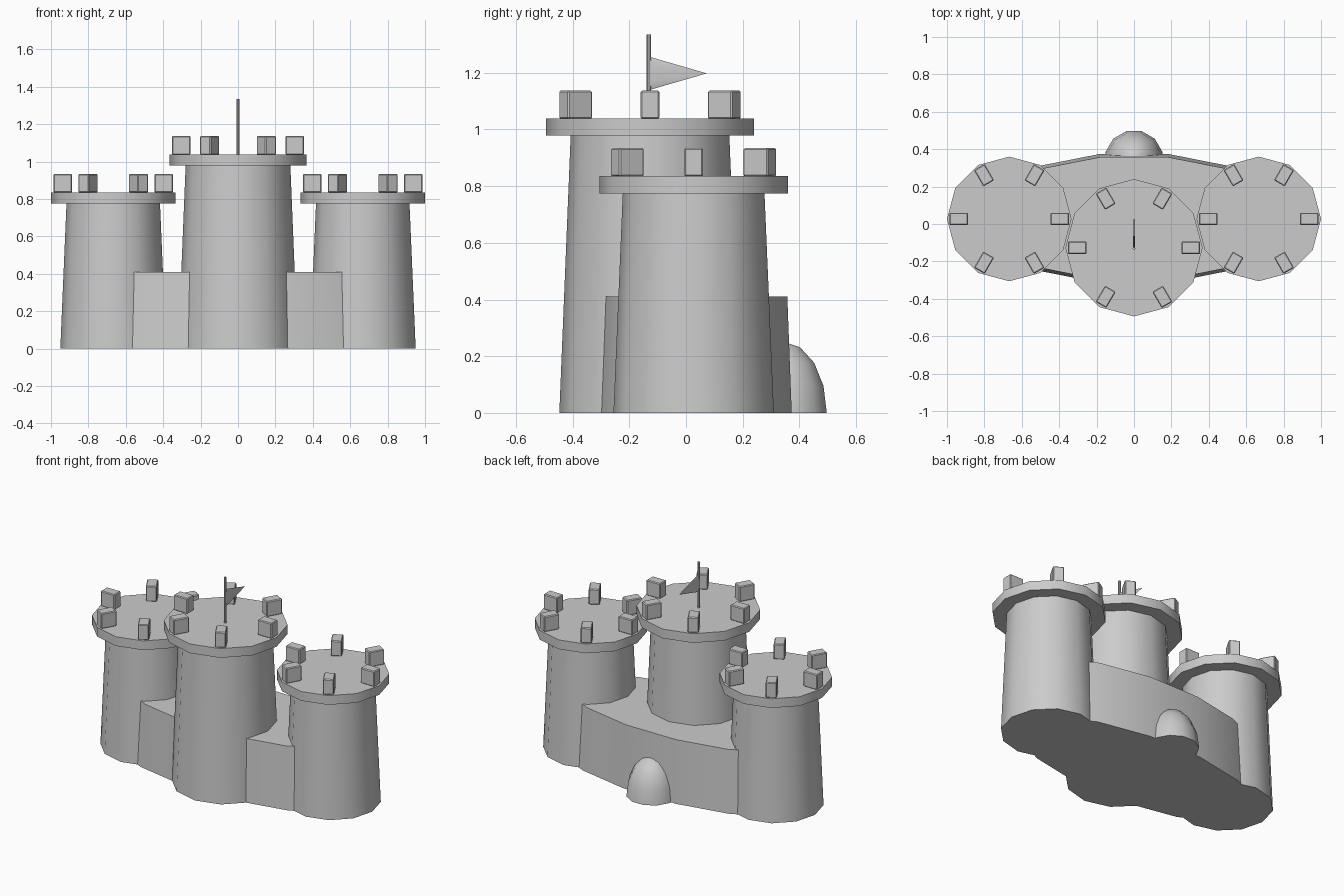
import bpy, bmesh, math
from mathutils import Matrix, Vector

if "Cube" in bpy.data.objects:
    bpy.data.objects.remove(bpy.data.objects["Cube"])

stone = bpy.data.materials.new("stone grey")
stone.diffuse_color = (0.6, 0.6, 0.6, 1)
stone.use_nodes = True
stone.node_tree.nodes["Principled BSDF"].inputs["Base Color"].default_value = stone.diffuse_color


def finish(name, bm, smooth=40):
    bmesh.ops.recalc_face_normals(bm, faces=bm.faces[:])
    me = bpy.data.meshes.new(name)
    bm.to_mesh(me)
    bm.free()
    me.materials.append(stone)
    ob = bpy.data.objects.new(name, me)
    bpy.context.collection.objects.link(ob)
    if smooth:
        bpy.ops.object.select_all(action='DESELECT')
        bpy.context.view_layer.objects.active = ob
        ob.select_set(True)
        bpy.ops.object.shade_smooth_by_angle(angle=math.radians(smooth))
    return ob


def loft(name, rings):
    """Closed solid through a list of equal-length rings of points."""
    bm = bmesh.new()
    rows = [[bm.verts.new(p) for p in r] for r in rings]
    n = len(rows[0])
    for a, b in zip(rows, rows[1:]):
        for i in range(n):
            bm.faces.new((a[i], a[(i + 1) % n], b[(i + 1) % n], b[i]))
    bm.faces.new(rows[0])
    bm.faces.new(rows[-1])
    return finish(name, bm)


def ring(x, y, z, r, n=12, turn=0.0):
    return [(x + r * math.cos(turn + 2 * math.pi * i / n),
             y + r * math.sin(turn + 2 * math.pi * i / n), z) for i in range(n)]


def tower(name, x, y, r0, r1, h, cap_r, merlon_r):
    loft(name + "_body", [ring(x, y, 0, r0), ring(x, y, h, r1)])
    top = h + 0.06
    loft(name + "_cap", [ring(x, y, h, cap_r), ring(x, y, top, cap_r)])
    # six radial merlons with softened edges
    for k in range(6):
        a = k * math.pi / 3
        bm = bmesh.new()
        bmesh.ops.create_cube(bm, size=1)
        bmesh.ops.scale(bm, vec=(0.1, 0.066, 0.1), verts=bm.verts)
        bmesh.ops.bevel(bm, geom=bm.edges[:], offset=0.005, segments=1, affect='EDGES')
        bm.transform(Matrix.Translation((x, y, top + 0.049)) @ Matrix.Rotation(a, 4, 'Z')
                     @ Matrix.Translation((merlon_r, 0, 0)))
        finish(f"{name}_merlon_{k + 1}", bm, 0)


# Towers
for side, s in (("left", -1), ("right", 1)):
    tower(side + "_tower", s * 0.667, 0.027, 0.283, 0.25, 0.775, 0.333, 0.27)
tower("middle_tower", 0, -0.127, 0.32, 0.28, 0.978, 0.367, 0.303)

# Curtain wall: tapering flattened oval
quarter = [(0.77, 0.153), (0.53, 0.276), (0.19, 0.343)]
plan = quarter + [(-x, y) for x, y in quarter[::-1]]
plan += [(-x, -y) for x, y in plan]
loft("curtain_wall", [[(x * k, 0.03 + y * k, z) for x, y in plan]
                      for z, k in ((0, 1), (0.41, 0.955))])

# Domed doorway at the back
dome = []
for i in range(4):
    a = i * math.pi / 8
    dome.append(ring(0, 0.345, 0.25 * math.sin(a), 0.157 * math.cos(a), 12, math.pi / 12))
dome.append(ring(0, 0.345, 0.25, 0.004, 12, math.pi / 12))
loft("door_dome", dome)

# Flag pole and flattened cone pennant
loft("flag_pole", [ring(0, -0.131, 1.03, 0.008, 8), ring(0, -0.131, 1.335, 0.008, 8)])
bm = bmesh.new()
bmesh.ops.create_cone(bm, cap_ends=True, segments=12, radius1=0.058, radius2=0, depth=0.2)
bm.transform(Matrix.Translation((0, -0.027, 1.198)) @ Matrix.Scale(0.1, 4, Vector((1, 0, 0)))
             @ Matrix.Rotation(-math.pi / 2, 4, 'X'))
finish("pennant", bm, 60)
